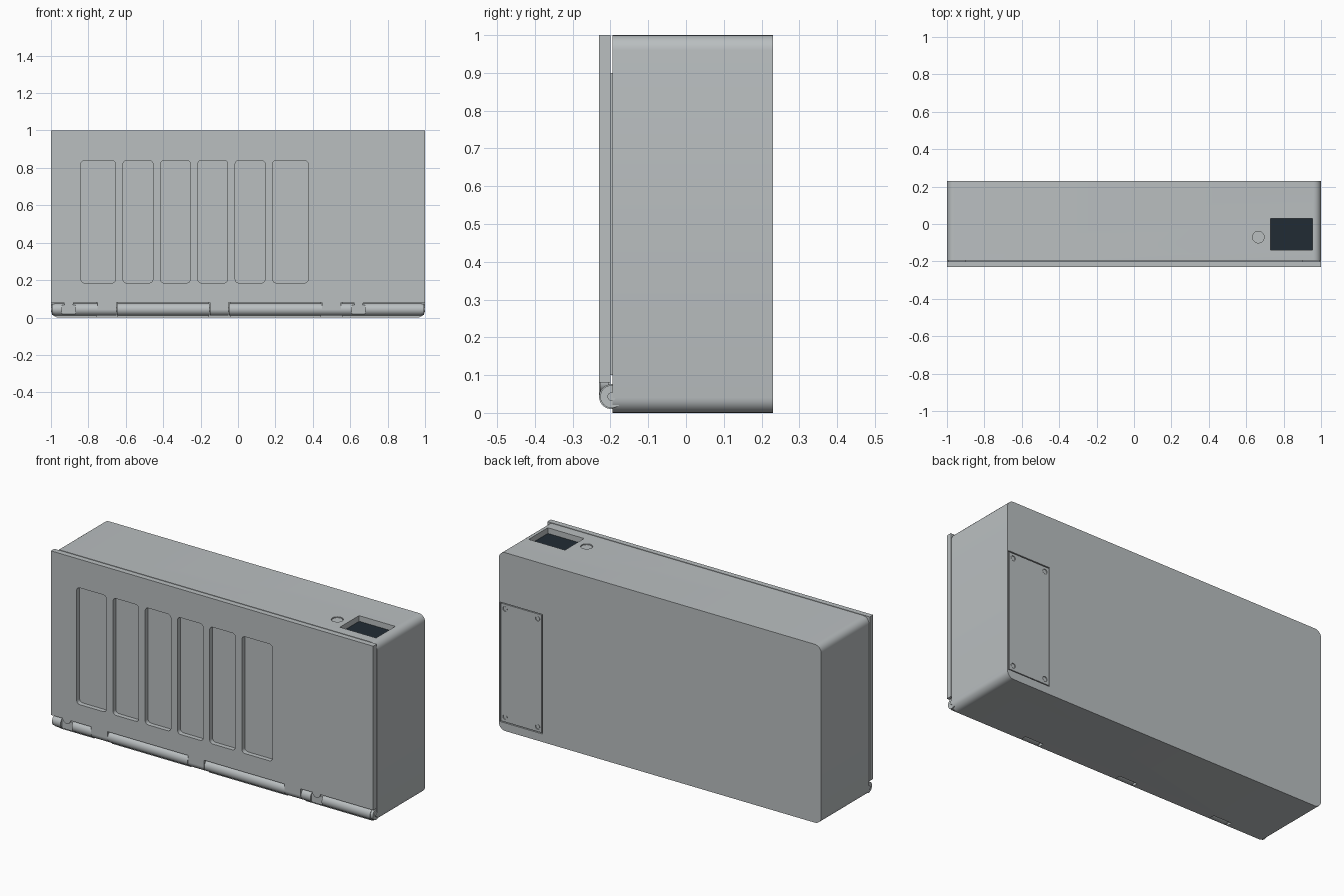
import bpy, bmesh, math
from mathutils import Matrix

old = bpy.data.objects.get("Cube")
if old:
    bpy.data.objects.remove(old, do_unlink=True)


def material(name, rgb):
    m = bpy.data.materials.new(name)
    m.use_nodes = True
    m.diffuse_color = (*rgb, 1)
    m.node_tree.nodes["Principled BSDF"].inputs["Base Color"].default_value = (*rgb, 1)
    return m


GREY = material("light_grey", (0.49, 0.52, 0.53))
DARK = material("dark_slate", (0.015, 0.024, 0.034))


def finish(name, bm, mat):
    bmesh.ops.recalc_face_normals(bm, faces=bm.faces)
    mesh = bpy.data.meshes.new(name)
    bm.to_mesh(mesh)
    bm.free()
    mesh.materials.append(mat)
    ob = bpy.data.objects.new(name, mesh)
    bpy.context.collection.objects.link(ob)
    return ob


def box(name, x, y, z, mat=GREY, radius=0):
    """Box from (min, max) pairs; radius rounds the edges that run along y."""
    bm = bmesh.new()
    bmesh.ops.create_cube(bm, size=1)
    for v in bm.verts:
        v.co = [r[0] if c < 0 else r[1] for c, r in zip(v.co, (x, y, z))]
    if radius:
        edges = [e for e in bm.edges
                 if abs(e.verts[0].co.y - e.verts[1].co.y) > 1e-5]
        bmesh.ops.bevel(bm, geom=edges, offset=radius, segments=6,
                        profile=0.5, affect='EDGES')
    return finish(name, bm, mat)


def cylinder(name, axis, start, end, a, b, r, mat=GREY, sides=40):
    """Cylinder along an axis; a and b are the other two coordinates in order."""
    mid, length = (start + end) / 2, end - start
    place = {'X': (mid, a, b), 'Y': (a, mid, b), 'Z': (a, b, mid)}[axis]
    turn = {'X': Matrix.Rotation(math.pi / 2, 4, 'Y'),
            'Y': Matrix.Rotation(math.pi / 2, 4, 'X'),
            'Z': Matrix.Identity(4)}[axis]
    bm = bmesh.new()
    bmesh.ops.create_cone(bm, cap_ends=True, segments=sides, radius1=r, radius2=r,
                          depth=length, matrix=Matrix.Translation(place) @ turn)
    return finish(name, bm, mat)


def select(ob):
    bpy.ops.object.select_all(action='DESELECT')
    ob.select_set(True)
    bpy.context.view_layer.objects.active = ob


def cut(ob, cutters):
    select(ob)
    for c in cutters:
        mod = ob.modifiers.new("cut", 'BOOLEAN')
        mod.operation, mod.solver, mod.object = 'DIFFERENCE', 'EXACT', c
        bpy.ops.object.modifier_apply(modifier=mod.name)
        bpy.data.objects.remove(c, do_unlink=True)


FRONT, BACK = -0.23, 0.23
BODY_FRONT, DOOR_BACK = -0.195, -0.2
PIN_Y, PIN_Z, HINGE_R = -0.197, 0.043, 0.033
TABS = (-0.7, -0.1, 0.5)
made = []

# Main case, rounded along its depth edges
case = box("case", (-1, 1), (BODY_FRONT, BACK), (0, 1), radius=0.04)
cutters = [
    box("window_cutter", (0.73, 0.955), (-0.14, 0.03), (0.965, 1.1)),
    cylinder("button_cutter", 'Z', 0.99, 1.1, 0.665, -0.07, 0.031),
    box("cover_cutter", (0.73, 0.992), (BACK - 0.012, BACK + 0.1), (0.045, 0.715)),
]
cutters += [box("tab_cutter", (t - 0.056, t + 0.056), (-0.3, -0.162), (-0.1, 0.08))
            for t in TABS]
cut(case, cutters)
made.append(case)

# Display at the bottom of the top recess, and the push button
made.append(box("display", (0.731, 0.954), (-0.139, 0.029), (0.964, 0.969), DARK))
made.append(cylinder("push_button", 'Z', 0.98, 0.996, 0.665, -0.07, 0.028))

# Rear service cover sitting in its groove, with corner screws
cover = box("service_cover", (0.735, 0.987), (BACK - 0.014, BACK - 0.001), (0.05, 0.71))
corners = [(x, z) for x in (0.76, 0.962) for z in (0.077, 0.683)]
cut(cover, [cylinder("screw_cutter", 'Y', BACK - 0.006, BACK + 0.05, x, z, 0.014, sides=24)
            for x, z in corners])
made.append(cover)
for x, z in corners:
    made.append(cylinder("cover_screw", 'Y', BACK - 0.012, BACK - 0.003, x, z, 0.011, sides=24))

# Front door with rounded pockets
door = box("door", (-1, 1), (FRONT, DOOR_BACK), (0.08, 1))
pockets = [(-0.84, -0.655), (0.185, 0.375)]
pockets += [(-0.615 + 0.2 * i, -0.455 + 0.2 * i) for i in range(4)]
cut(door, [box("pocket_cutter", p, (-0.3, -0.204), (0.185, 0.84), radius=0.02)
           for p in pockets])
made.append(door)
made.append(box("door_seal", (-0.9, 0.9), (-0.201, -0.194), (0.1, 0.9)))

# Door hinge tabs
for t in TABS:
    made.append(box("door_tab", (t - 0.05, t + 0.05), (FRONT, DOOR_BACK), (PIN_Z, 0.081)))
    made.append(cylinder("tab_barrel", 'X', t - 0.05, t + 0.05, PIN_Y, PIN_Z, HINGE_R))

# Case hinge barrels between the tabs; the outer ones have screw slots
ends = [-0.98] + [t + s for t in TABS for s in (-0.052, 0.052)] + [0.98]
for i in range(0, len(ends), 2):
    barrel = cylinder("hinge_barrel", 'X', ends[i], ends[i + 1], PIN_Y, PIN_Z, HINGE_R)
    for s in (-0.905, 0.645):
        if ends[i] < s < ends[i + 1]:
            cut(barrel, [box("slot_cutter", (s - 0.035, s + 0.035), (-0.3, -0.219), (0, 0.1))])
            made.append(cylinder("hinge_screw", 'Y', -0.227, -0.205, s, 0.08, 0.025, sides=24))
    made.append(barrel)

# Hinge end caps and pin
for a, b in ((-0.995, -0.98), (0.98, 0.995)):
    made.append(cylinder("hinge_cap", 'X', a, b, PIN_Y, PIN_Z, 0.03))
made.append(cylinder("hinge_pin", 'X', -1, 1, PIN_Y, PIN_Z, 0.011, sides=24))

for ob in made:
    select(ob)
    bpy.ops.object.shade_smooth_by_angle(angle=math.radians(30))
